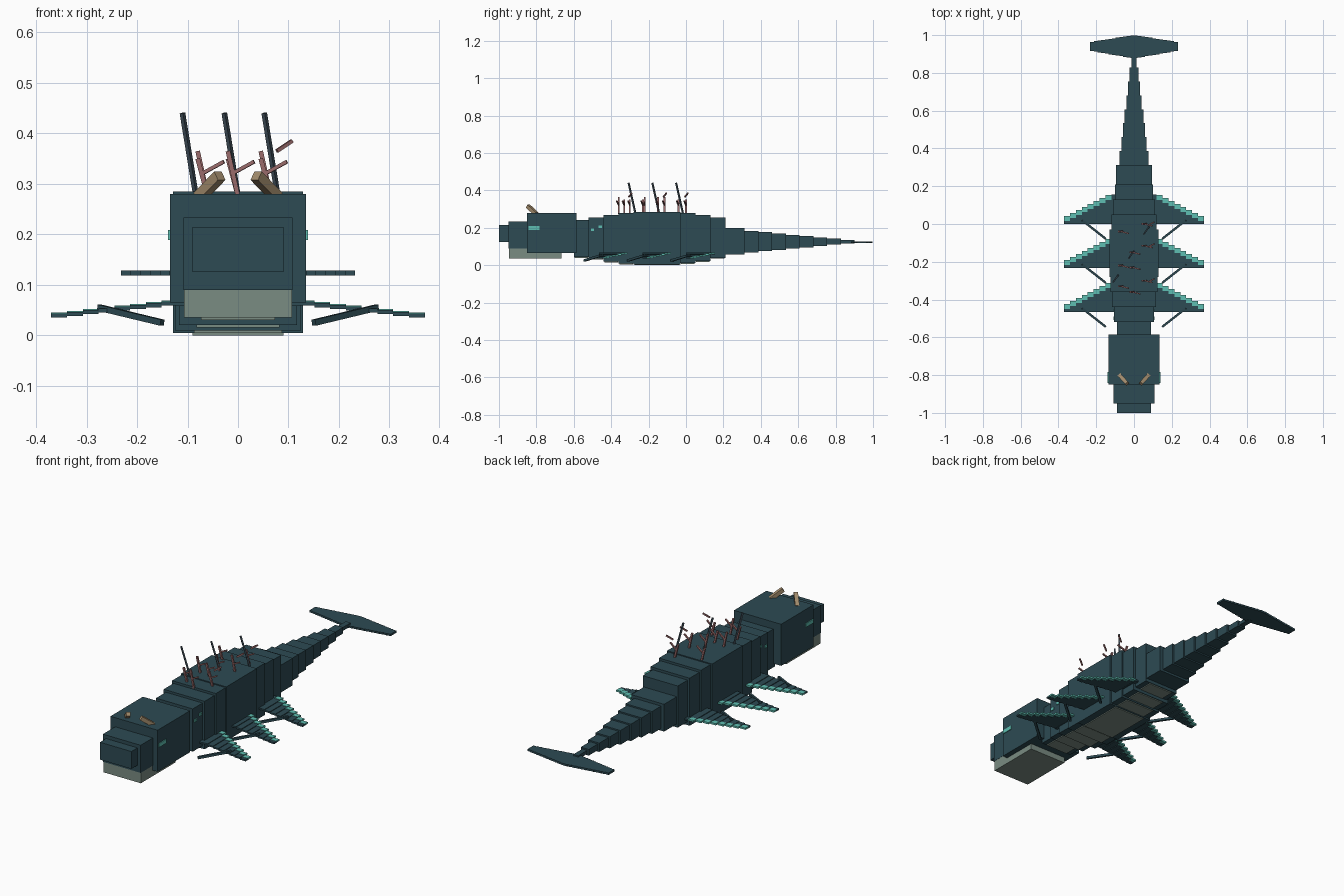
import bpy
import bmesh
from mathutils import Vector, Matrix

cube = bpy.data.objects.get("Cube")
if cube:
    bpy.data.objects.remove(cube, do_unlink=True)


def material(name, rgb):
    m = bpy.data.materials.new(name)
    m.use_nodes = True
    m.diffuse_color = (*rgb, 1)
    m.node_tree.nodes["Principled BSDF"].inputs["Base Color"].default_value = (*rgb, 1)
    return m


HIDE = material("deep teal hide", (0.026, 0.069, 0.087))
BELLY = material("pale belly", (0.195, 0.262, 0.225))
GLOW = material("turquoise glow", (0.114, 0.52, 0.445))
CORAL = material("dusty coral", (0.32, 0.145, 0.145))
HORN = material("tan horn", (0.36, 0.26, 0.15))
SLATE = material("slate spine", (0.055, 0.085, 0.11))


def add_box(bm, x0, x1, y0, y1, z0, z1):
    size = Matrix.Diagonal((x1 - x0, y1 - y0, z1 - z0, 1))
    centre = Matrix.Translation(((x0 + x1) / 2, (y0 + y1) / 2, (z0 + z1) / 2))
    bmesh.ops.create_cube(bm, size=1, matrix=centre @ size)


def add_rod(bm, a, b, width):
    a, b = Vector(a), Vector(b)
    d = b - a
    m = Matrix.Translation((a + b) / 2) @ d.to_track_quat("Z", "Y").to_matrix().to_4x4()
    bmesh.ops.create_cube(bm, size=1, matrix=m @ Matrix.Diagonal((width, width, d.length, 1)))


def finish(name, bm, mat):
    mesh = bpy.data.meshes.new(name)
    bm.to_mesh(mesh)
    bm.free()
    mesh.materials.append(mat)
    ob = bpy.data.objects.new(name, mesh)
    bpy.context.collection.objects.link(ob)
    return ob


def box(name, mat, *bounds):
    bm = bmesh.new()
    add_box(bm, *bounds)
    return finish(name, bm, mat)


def rod(name, mat, a, b, width):
    bm = bmesh.new()
    add_rod(bm, a, b, width)
    return finish(name, bm, mat)


# Head: blocky skull, stepped snout and pale lower jaw
box("head", HIDE, -0.135, 0.135, -0.85, -0.585, 0.065, 0.28)
box("snout", HIDE, -0.108, 0.108, -0.95, -0.85, 0.09, 0.233)
box("nose", HIDE, -0.09, 0.09, -1.0, -0.95, 0.125, 0.215)
box("jaw", BELLY, -0.107, 0.107, -0.947, -0.665, 0.035, 0.09)

# Body segments: start, end, half width, bottom, top
segments = [
    (-0.60, -0.52, 0.09, 0.045, 0.243),
    (-0.52, -0.44, 0.105, 0.035, 0.256),
    (-0.44, -0.36, 0.117, 0.02, 0.268),
    (-0.36, -0.28, 0.125, 0.01, 0.28),
    (-0.28, -0.03, 0.129, 0.005, 0.285),
    (-0.03, 0.05, 0.12, 0.012, 0.28),
    (0.05, 0.13, 0.112, 0.022, 0.268),
    (0.13, 0.21, 0.1, 0.04, 0.255),
]
body, belly = bmesh.new(), bmesh.new()
for y0, y1, w, z0, z1 in segments:
    add_box(body, -w, w, y0, y1, z0, z1)
    add_box(belly, -0.7 * w, 0.7 * w, y0 + 0.004, y1 - 0.004, z0 - 0.005, z0 + 0.004)
finish("body", body, HIDE)
finish("belly_plates", belly, BELLY)

# Tail: shrinking blocks
tail = bmesh.new()
add_box(tail, -0.094, 0.094, 0.21, 0.313, 0.057, 0.198)
for i in range(8):
    t = i / 7
    w = 0.076 - 0.062 * t
    h = 0.058 - 0.049 * t
    y = 0.313 + 0.0735 * i
    add_box(tail, -w, w, y, y + 0.0735, 0.126 - h, 0.126 + h)
finish("tail", tail, HIDE)

# Tail fluke: flat stepped strips
fluke = bmesh.new()
n = 12
step = 0.232 / n
for side in (-1, 1):
    for i in range(n):
        t = (i + 0.5) / n
        a, b = sorted((side * i * step, side * (i + 1) * step))
        add_box(fluke, a, b, 0.877 + 0.04 * t, 1.0 - 0.037 * t, 0.118, 0.128)
finish("tail_fluke", fluke, HIDE)

# Three pairs of stepped fins with glowing rear edges, each with a strut
n = 8
step = 0.25 / n
for row, front in enumerate((0.0, -0.233, -0.466), 1):
    for label, side in (("left", 1), ("right", -1)):
        fin, trim = bmesh.new(), bmesh.new()
        add_box(fin, *sorted((side * 0.08, side * 0.12)), front, front + 0.155, 0.058, 0.066)
        for i in range(n):
            a, b = sorted((side * (0.12 + i * step), side * (0.12 + (i + 1) * step)))
            rear = front + 0.148 - 0.112 * i / (n - 1)
            z = 0.059 - 0.024 * i / (n - 1)
            add_box(fin, a, b, front, rear - 0.012, z, z + 0.008)
            add_box(trim, a, b, rear - 0.02, rear + 0.006, z + 0.001, z + 0.010)
        finish(f"{label}_fin_{row}", fin, HIDE)
        finish(f"{label}_fin_trim_{row}", trim, GLOW)
        rod(f"{label}_fin_strut_{row}", HIDE, (side * 0.15, front - 0.078, 0.025),
            (side * 0.275, front + 0.02, 0.055), 0.012)

# Eyes, side glow spots and horns
for label, side in (("left", 1), ("right", -1)):
    box(f"{label}_eye", GLOW, *sorted((side * 0.132, side * 0.139)), -0.843, -0.784, 0.189, 0.209)
    spots = bmesh.new()
    for y, z, x in ((-0.5, 0.19, 0.105), (-0.458, 0.206, 0.105)):
        add_box(spots, *sorted((side * (x - 0.004), side * (x + 0.004))),
                y - 0.009, y + 0.009, z - 0.007, z + 0.007)
    finish(f"{label}_glow_spots", spots, GLOW)
    rod(f"{label}_horn", HORN, (side * 0.077, -0.80, 0.274), (side * 0.036, -0.845, 0.316), 0.02)

# Tall leaning back spines
for i, x in enumerate((-0.083, 0.0, 0.079)):
    y = -0.27 + 0.127 * i
    rod(f"back_spine_{i + 1}", SLATE, (x, y, 0.275), (x - 0.027, y - 0.037, 0.44), 0.008)

# Coral growths: leaning stem with side twigs
growths = [(-0.06, -0.33), (0.0, -0.36), (0.065, -0.3), (-0.06, -0.22), (0.0, -0.23),
           (0.065, -0.115), (-0.06, -0.04), (0.0, -0.15), (0.065, 0.0)]
for i, (x, y) in enumerate(growths):
    coral = bmesh.new()
    tall = 0.07 + 0.015 * (i % 2)
    add_rod(coral, (x, y, 0.275), (x - 0.02, y, 0.28 + tall), 0.009)
    add_rod(coral, (x - 0.008, y, 0.322), (x + 0.032, y - 0.01, 0.344), 0.007)
    if i % 3 == 2:
        add_rod(coral, (x + 0.012, y - 0.006, 0.365), (x + 0.042, y + 0.01, 0.385), 0.007)
    finish(f"coral_growth_{i + 1}", coral, CORAL)
